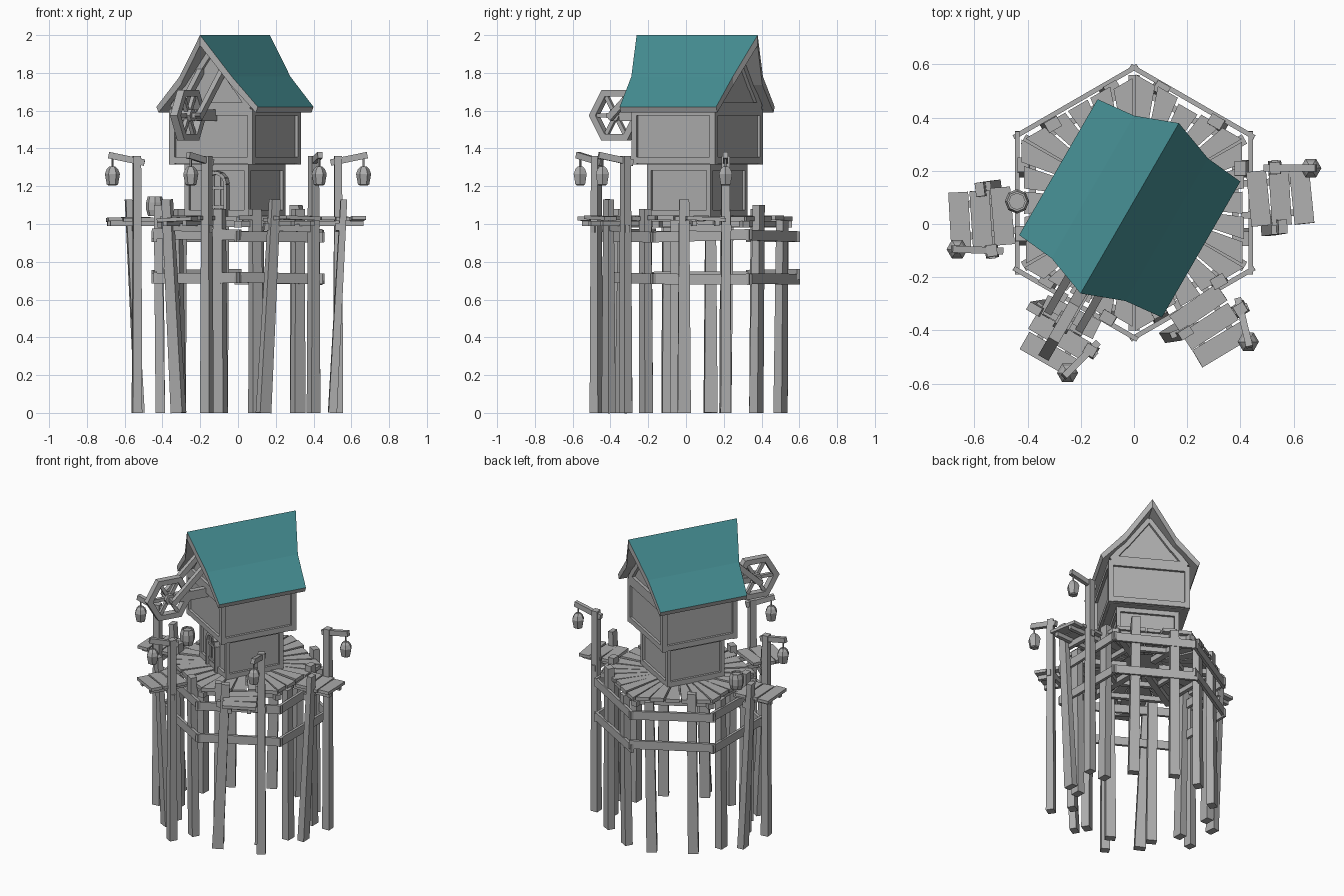
import bpy, bmesh, random
from math import sin, cos, pi, radians
from mathutils import Vector as V

random.seed(4)
if "Cube" in bpy.data.objects:
    bpy.data.objects.remove(bpy.data.objects["Cube"])

def material(name, rgb):
    m = bpy.data.materials.new(name)
    m.use_nodes = True
    m.diffuse_color = (*rgb, 1)
    m.node_tree.nodes["Principled BSDF"].inputs["Base Color"].default_value = (*rgb, 1)
    return m

GREY = material("weathered grey", (0.42, 0.42, 0.42))
TEAL = material("roof teal", (0.06, 0.27, 0.29))
UP = V((0, 0, 1))

def finish(bm, name, mats=(GREY,)):
    bmesh.ops.recalc_face_normals(bm, faces=bm.faces)
    me = bpy.data.meshes.new(name)
    bm.to_mesh(me)
    bm.free()
    for m in mats:
        me.materials.append(m)
    ob = bpy.data.objects.new(name, me)
    bpy.context.collection.objects.link(ob)
    return ob

def loft(bm, *loops):
    """Skin matching loops of points and cap both ends."""
    rings = [[bm.verts.new(p) for p in loop] for loop in loops]
    n = len(rings[0])
    for a, b in zip(rings, rings[1:]):
        for i in range(n):
            bm.faces.new((a[i], a[(i + 1) % n], b[(i + 1) % n], b[i]))
    bm.faces.new(rings[0])
    bm.faces.new(rings[-1])

def beam(bm, p, q, w, h, up=UP, taper=1.0):
    """Square bar from p to q: w across, h along the up direction."""
    p, q = V(p), V(q)
    d = (q - p).normalized()
    x = d.cross(up).normalized()
    y = x.cross(d)
    corners = [x * (w / 2 * i) + y * (h / 2 * j) for i, j in ((-1, -1), (1, -1), (1, 1), (-1, 1))]
    loft(bm, [p + c for c in corners], [q + c * taper for c in corners])

def polar(r, deg, z=0.0):
    return V((r * cos(radians(deg)), r * sin(radians(deg)), z))

def jit(s):
    return random.uniform(-s, s)

# House frame: u across the ridge, v along the ridge
HOUSE, U, W = V((-0.016, 0.059, 0)), polar(1, -30), polar(1, 60)
def H(u, v, z):
    return HOUSE + U * u + W * v + UP * z

# Two storeys: core plus raised frames on all four walls
def storey(name, half, z0, z1, trim):
    bm = bmesh.new()
    core = half - 0.016
    sq = ((-1, -1), (1, -1), (1, 1), (-1, 1))
    loft(bm, *[[H(core * i, core * j, z) for i, j in sq] for z in (z0, z1)])
    edge = half - trim / 2
    for (i, j), (k, l) in zip(sq, sq[1:] + sq[:1]):
        beam(bm, H(edge * i, edge * j, z0), H(edge * i, edge * j, z1), trim, trim, up=W)
        for z in (z0 + 0.022, z1 - 0.018):
            beam(bm, H(edge * i, edge * j, z), H(edge * k, edge * l, z), trim, 0.036)
    return finish(bm, name)

storey("lower_storey", 0.195, 1.035, 1.32, 0.026)
storey("upper_storey", 0.255, 1.315, 1.61, 0.032)

# Gable walls with raised triangular frames
bm = bmesh.new()
gable = ((-0.24, 1.6), (0.24, 1.6), (0.15, 1.74), (0, 1.95), (-0.15, 1.74))
loft(bm, *[[H(u, v, z) for u, z in gable] for v in (-0.235, 0.235)])
for v in (-0.24, 0.24):
    beam(bm, H(-0.24, v, 1.625), H(0.24, v, 1.625), 0.03, 0.035)
    for s in (-1, 1):
        beam(bm, H(s * 0.235, v, 1.615), H(s * 0.15, v, 1.725), 0.03, 0.035)
        beam(bm, H(s * 0.15, v, 1.72), H(0, v, 1.925), 0.03, 0.035)
finish(bm, "gable_walls")

# Flared roof: teal on top, grey edges and underside
bm = bmesh.new()
right = ((0.31, 1.62, 0.295), (0.16, 1.78, 0.31), (0, 2.0, 0.37))
outer = list(right) + [(-u, z, l) for u, z, l in right[1::-1]]
drop = (0.03, 0.045, 0.055, 0.045, 0.03)
inner = [(u * 0.96, z - d, l) for (u, z, l), d in zip(outer, drop)]
cols = [[[bm.verts.new(H(u, s * l, z)) for u, z, l in row] for row in (outer, inner)] for s in (-1, 1)]
(fo, fi), (bo, bi) = cols
for i in range(4):
    bm.faces.new((fo[i], fo[i + 1], bo[i + 1], bo[i])).material_index = 1
    for a, b in ((fi, bi), (fo, fi), (bo, bi)):
        bm.faces.new((a[i], a[i + 1], b[i + 1], b[i]))
for i in (0, 4):
    bm.faces.new((fo[i], fi[i], bi[i], bo[i]))
finish(bm, "roof", (GREY, TEAL))

# Arched door
bm = bmesh.new()
arch = [(0.062, 1.04)] + [(0.062 * cos(a * pi / 6), 1.21 + 0.062 * sin(a * pi / 6)) for a in range(7)] + [(-0.062, 1.04)]
loft(bm, *[[H(u, v, z) for u, z in arch] for v in (-0.19, -0.17)])
for (a, b), (c, d) in zip(arch, arch[1:]):
    beam(bm, H(a, -0.195, b), H(c, -0.195, d), 0.018, 0.035, up=W)
for z in (1.09, 1.19):
    beam(bm, H(-0.055, -0.192, z), H(0.055, -0.192, z), 0.012, 0.016)
for u in (-0.02, 0.02):
    beam(bm, H(u, -0.191, 1.04), H(u, -0.191, 1.26), 0.006, 0.008, up=W)
finish(bm, "door")

# Hoist wheel with spokes, hub and carrying beams
bm = bmesh.new()
hub = (-0.495, 1.575)
def rim(a, r, u=0.0):
    return H(u, hub[0] + r * cos(radians(a)), hub[1] + r * sin(radians(a)))
for a in range(0, 360, 60):
    loft(bm, *[[rim(b, r, u) for u, r in ((-0.022, 0.115), (0.022, 0.115), (0.022, 0.155), (-0.022, 0.155))]
               for b in (a, a + 60)])
    beam(bm, rim(a, 0.01), rim(a, 0.12), 0.022, 0.022, up=U)
loft(bm, *[[rim(a, 0.035, u) for a in range(0, 360, 60)] for u in (-0.03, 0.03)])
finish(bm, "hoist_wheel")
bm = bmesh.new()
for u in (-0.07, 0.065):
    beam(bm, H(u, -0.23, 1.82), H(u, -0.50, 1.56), 0.03, 0.035)
beam(bm, H(-0.085, hub[0], hub[1]), H(0.08, hub[0], hub[1]), 0.025, 0.025)
beam(bm, H(0.012, -0.23, 1.575), H(0.012, -0.46, 1.575), 0.035, 0.06)
finish(bm, "hoist_beams")

# Hexagonal deck: fanned planks, joists, ring beams and posts
MID = V((0, 0.08, 0))
planks, joists, rings, posts = (bmesh.new() for _ in range(4))
for k in range(6):
    a, b = polar(1, 30 + 60 * k), polar(1, 90 + 60 * k)
    for i in range(5):
        s, t = (i + 0.06) / 5, (i + 0.94) / 5
        r = 0.48 + jit(0.012)
        quad = [MID + a.lerp(b, f) * g for f, g in ((s, 0.14), (s, r), (t, r), (t, 0.14))]
        z = 1.03 + jit(0.004)
        loft(planks, *[[p + UP * (z + h) for p in quad] for h in (-0.012, 0.012)])
    beam(joists, MID + a * 0.1 + UP * 0.998, MID + a * 0.48 + UP * 0.998, 0.04, 0.035)
    for r in (0.25, 0.44):
        beam(joists, MID + a * r + UP * 1.0, MID + b * r + UP * 1.0, 0.025, 0.032)
    for z in (0.94, 0.72):
        e = 0.03
        beam(rings, MID + a.lerp(b, -e) * 0.507 + UP * (z + jit(0.015)),
             MID + a.lerp(b, 1 + e) * 0.507 + UP * (z + jit(0.015)), 0.018, 0.056)
    for f in (0.23, 0.77):
        p = MID + a.lerp(b, f) * 0.475
        lean = V((jit(0.015), jit(0.015), 1.02 + random.choice((0, 0.06, 0.08))))
        beam(posts, p, p + lean, 0.065, 0.05, up=(a + b).normalized(), taper=0.85)
finish(planks, "deck_planks")
finish(joists, "deck_joists")
finish(rings, "ring_beams")
finish(posts, "deck_posts")

def lantern(name, p):
    bm = bmesh.new()
    rows = ((0.022, -0.145), (0.03, -0.14), (0.04, -0.085), (0.03, -0.06), (0.016, -0.045))
    loft(bm, *[[p + polar(r, a, z) for a in range(0, 360, 60)] for r, z in rows])
    beam(bm, p + UP * -0.05, p, 0.008, 0.008, up=U)
    finish(bm, name)

# Side docks: middle, outward angle, lamp post foot, short post foot, lantern spot
docks = {
    "right": ((0.55, 0.10), 3, (0.53, 0.21), (0.53, -0.01), (0.665, 0.21)),
    "left": ((-0.575, 0.02), 187, (-0.535, -0.10), (-0.55, 0.13), (-0.665, -0.095)),
    "front_left": ((-0.28, -0.42), 240, (-0.165, -0.475), (-0.345, -0.32), (-0.25, -0.56)),
    "front_right": ((0.285, -0.385), 302, (0.40, -0.32), (0.165, -0.41), (0.43, -0.443)),
}
for side, (c, ang, tall, short, lamp) in docks.items():
    c, tall, short, lamp = (V((*p, 0)) for p in (c, tall, short, lamp))
    out, tan = polar(1, ang), polar(1, ang + 90)
    bm = bmesh.new()
    for i in (-1, 0, 1):
        m = c + out * (0.081 * i) + UP * (1.028 + jit(0.006))
        t = tan * (0.108 + jit(0.008)) + out * jit(0.008) + UP * jit(0.006)
        beam(bm, m - t, m + t, 0.075, 0.02)
    for s in (-0.06, 0.06):
        m = c + tan * s + UP * 1.003
        beam(bm, m - out * 0.15, m + out * 0.11, 0.025, 0.028)
    span = (short - tall).normalized() * 0.03
    beam(bm, tall - span + UP * 0.975, short + span + UP * 0.985, 0.025, 0.04)
    finish(bm, side + "_dock")
    bm = bmesh.new()
    beam(bm, tall, tall + UP * 1.36, 0.055, 0.05, up=out, taper=0.8)
    lean = V((0.03, 0, 0)) * (1 if short.x > 0 else -1)
    beam(bm, short - lean, short + lean + UP * 1.13, 0.07, 0.045, up=out, taper=0.75)
    reach = (lamp - tall).normalized()
    beam(bm, tall - reach * 0.04 + UP * 1.325, lamp + reach * 0.02 + UP * 1.365, 0.026, 0.034)
    finish(bm, side + "_dock_posts")
    lantern(side + "_lantern", lamp + UP * 1.35)

# Barrel
bm = bmesh.new()
spot = V((-0.44, 0.085, 0))
rows = ((0.036, 1.042), (0.046, 1.075), (0.046, 1.115), (0.038, 1.145), (0.03, 1.145), (0.03, 1.135))
loft(bm, *[[spot + polar(r, a, z) for a in range(0, 360, 45)] for r, z in rows])
finish(bm, "barrel")
